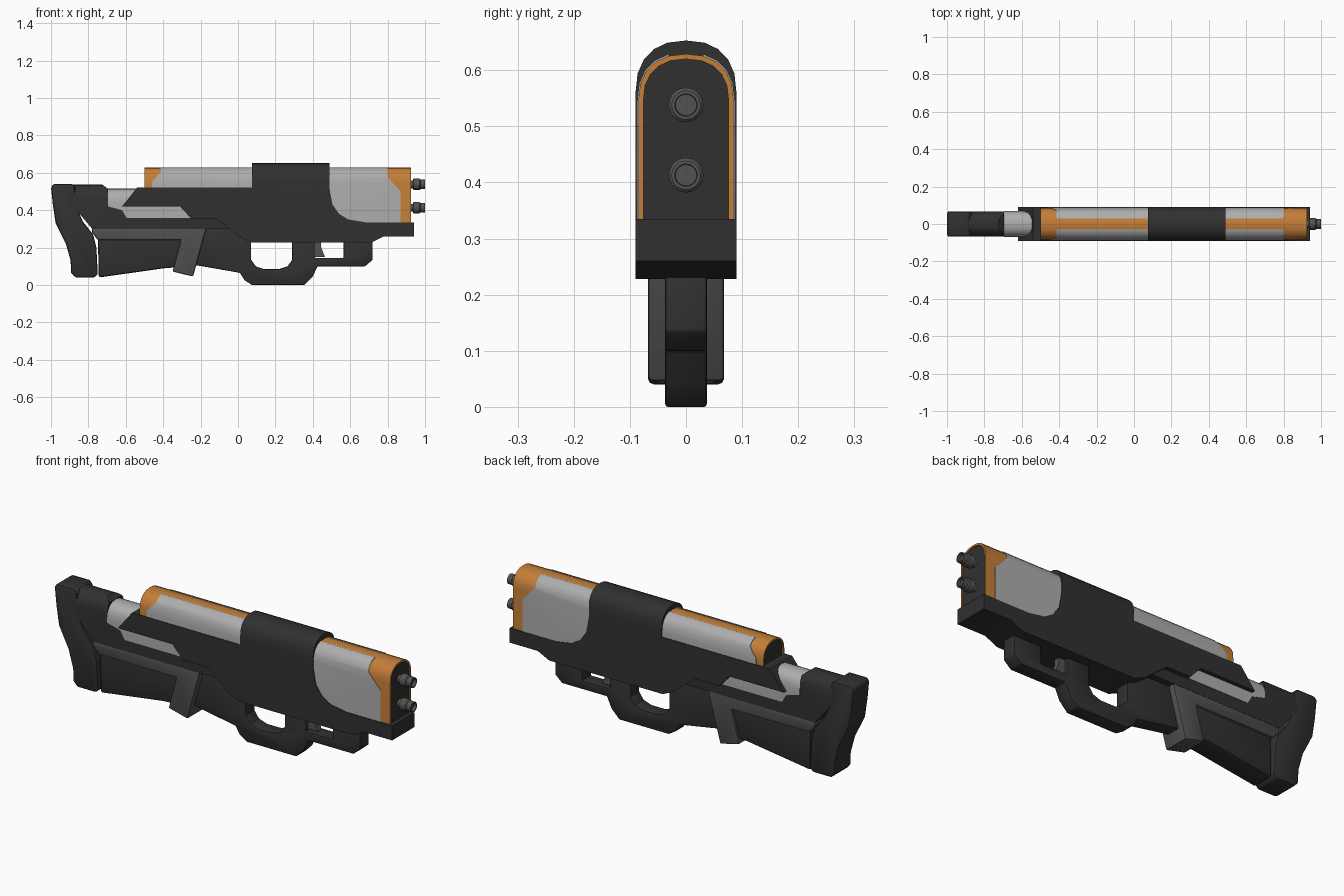
import bpy, bmesh, math

if "Cube" in bpy.data.objects:
    bpy.data.objects.remove(bpy.data.objects["Cube"])

def material(name, r, g, b):
    m = bpy.data.materials.new(name)
    m.diffuse_color = (r, g, b, 1)
    m.use_nodes = True
    m.node_tree.nodes["Principled BSDF"].inputs["Base Color"].default_value = m.diffuse_color
    return m

DARK = material("dark", .03, .03, .03)
MID = material("mid_grey", .085, .085, .085)
LIGHT = material("light_grey", .42, .42, .42)
ORANGE = material("orange", .55, .21, .04)

def finish(ob, mat):
    ob.data.materials.clear()
    ob.data.materials.append(mat)
    bpy.ops.object.select_all(action='DESELECT')
    ob.select_set(True)
    bpy.context.view_layer.objects.active = ob
    bpy.ops.object.shade_smooth_by_angle(angle=math.radians(32))
    return ob

def bake(ob):
    """Replace the mesh by its evaluated modifier result."""
    dg = bpy.context.evaluated_depsgraph_get()
    me = bpy.data.meshes.new_from_object(ob.evaluated_get(dg))
    ob.modifiers.clear()
    ob.data = me

def extrude(name, ring, offset):
    bm = bmesh.new()
    f = bm.faces.new([bm.verts.new(p) for p in ring])
    r = bmesh.ops.extrude_face_region(bm, geom=[f])
    bmesh.ops.translate(bm, vec=offset, verts=[v for v in r['geom'] if isinstance(v, bmesh.types.BMVert)])
    bmesh.ops.recalc_face_normals(bm, faces=bm.faces)
    me = bpy.data.meshes.new(name)
    bm.to_mesh(me)
    bm.free()
    ob = bpy.data.objects.new(name, me)
    bpy.context.collection.objects.link(ob)
    return ob

def arch(w, spring, top, bottom, n=10):
    """Round-topped cross-section in (y, z)."""
    pts = [(w, bottom)]
    for i in range(n + 1):
        a = math.pi * i / n
        c, s = math.cos(a), max(math.sin(a), 0)
        pts.append((math.copysign(w * abs(c) ** .85, c), spring + (top - spring) * s ** .85))
    return pts + [(-w, bottom)]

def along_x(name, section, x0, x1):
    return extrude(name, [(x0, y, z) for y, z in section], (x1 - x0, 0, 0))

def plate(name, profile, y0, y1, mat, bevel=0, segs=2, section=None):
    """Side profile in (x, z) extruded over y, optionally trimmed to a section."""
    ob = extrude(name, [(x, y0, z) for x, z in profile], (0, y1 - y0, 0))
    if section:
        cutter = along_x("trim_helper", section, -1.2, 1.2)
        cutter.hide_render = True
        m = ob.modifiers.new("trim", 'BOOLEAN')
        m.operation, m.solver, m.object = 'INTERSECT', 'EXACT', cutter
        bake(ob)
        bpy.data.objects.remove(cutter)
    if bevel:
        m = ob.modifiers.new("bevel", 'BEVEL')
        m.width, m.segments, m.limit_method = bevel, segs, 'ANGLE'
        m.angle_limit = math.radians(40)
        bake(ob)
    return finish(ob, mat)

# Receiver with the arched collar
receiver = [(-.62, .42), (-.54, .52), (.075, .52), (.075, .7), (.49, .7), (.49, .51),
            (.505, .43), (.54, .38), (.59, .35), (.68, .335), (.94, .335), (.94, .26),
            (.78, .26), (.715, .228), (.07, .228), (.01, .255), (-.115, .355),
            (-.25, .355), (-.31, .42)]
plate("receiver", receiver, -.2, .2, DARK, section=arch(.09, .56, .653, 0))

# Orange barrel shell: thin band open below, with a recessed dark core
for part, x0, x1, bottom in (("rear", -.5, .2, .48), ("front", .2, .925, .3)):
    outer = arch(.085, .545, .629, bottom)
    inner = arch(.076, .545, .62, bottom)
    finish(along_x(part + "_barrel_shell", outer + inner[::-1], x0, x1), ORANGE)
    finish(along_x(part + "_barrel_core", inner, x0 + .006, x1 - .006), DARK)

# Light side panels on the barrel shell
panels = {"rear": [(-.415, .7), (-.415, .60), (-.46, .55), (-.46, .5), (.1, .5), (.1, .7)],
          "front": [(.45, .7), (.80, .7), (.80, .575), (.87, .50), (.87, .32), (.45, .32)]}
for part, prof in panels.items():
    for side, s in (("left", 1), ("right", -1)):
        plate(f"{part}_{side}_panel", prof, .03 * s, .2 * s, LIGHT,
              section=arch(.087, .545, .632, .2))

# Twin muzzles, lathed with a sunken bore
LATHE = [(.90, .021), (.935, .021), (.938, .031), (.97, .031), (.975, .026), (1.0, .026),
         (1.0, .02), (.985, .019)]
for label, z in (("upper", .538), ("lower", .413)):
    bm = bmesh.new()
    n = 20
    rings = [[bm.verts.new((x, r * math.cos(math.tau * i / n), z + r * math.sin(math.tau * i / n)))
              for i in range(n)] for x, r in LATHE]
    for a, b in zip(rings, rings[1:]):
        for i in range(n):
            bm.faces.new((a[i], a[i - 1], b[i - 1], b[i]))
    bm.faces.new(rings[0])
    bm.faces.new(rings[-1])
    bmesh.ops.recalc_face_normals(bm, faces=bm.faces)
    me = bpy.data.meshes.new(label + "_muzzle")
    bm.to_mesh(me)
    bm.free()
    ob = bpy.data.objects.new(label + "_muzzle", me)
    bpy.context.collection.objects.link(ob)
    finish(ob, MID)

# Grip, trigger guard and forward loop as one bar
guard = [(-.3, .33), (-.3, .115), (-.22, .11), (.01, .07), (.035, .03), (.075, .005), (.355, .005),
         (.40, .05), (.425, .105), (.68, .105), (.72, .14), (.72, .25), (.565, .25),
         (.565, .15), (.41, .15), (.41, .25), (.29, .25), (.29, .14), (.265, .105),
         (.22, .09), (.14, .09), (.095, .105), (.07, .14), (.07, .25), (0, .33)]
plate("grip_and_guard", [(x, max(z - .005, 0)) for x, z in guard], -.037, .037, DARK, bevel=.005)

# Trigger inside the forward loop
plate("trigger", [(.40, .25), (.445, .25), (.445, .20), (.465, .15), (.40, .15)], -.016, .016, MID)

# Stock
plate("upper_stock", [(-.93, .54), (-.73, .54), (-.695, .515), (-.695, .42), (-.3, .42),
                      (-.13, .40), (-.05, .30), (-.78, .30), (-.88, .42)],
      -.2, .2, DARK, section=arch(.068, .46, .537, 0))
plate("stock_wrap", [(-.695, .6), (-.45, .6), (-.3, .45), (-.22, .358), (-.595, .358),
                     (-.62, .40), (-.695, .42)],
      -.2, .2, LIGHT, section=arch(.07, .44, .515, 0))
plate("lower_stock", [(-.75, .32), (-.745, .04), (-.39, .09), (-.25, .10), (-.2, .32)],
      -.057, .057, DARK, bevel=.012)

# Strap wrapped around the lower stock
plate("stock_strap", [(-.78, .305), (-.17, .305), (-.18, .265), (-.24, .045), (-.35, .072),
                      (-.305, .24), (-.75, .24), (-.78, .28)], -.068, .068, MID, bevel=.008)

# Butt pad
plate("butt_pad", [(-1, .525), (-.985, .54), (-.885, .54), (-.87, .52), (-.87, .43), (-.83, .34),
                   (-.775, .27), (-.757, .20), (-.75, .06), (-.765, .04), (-.87, .04),
                   (-.892, .065), (-.895, .13), (-.92, .22), (-.975, .33), (-.99, .43)],
      -.068, .068, DARK, bevel=.014)
